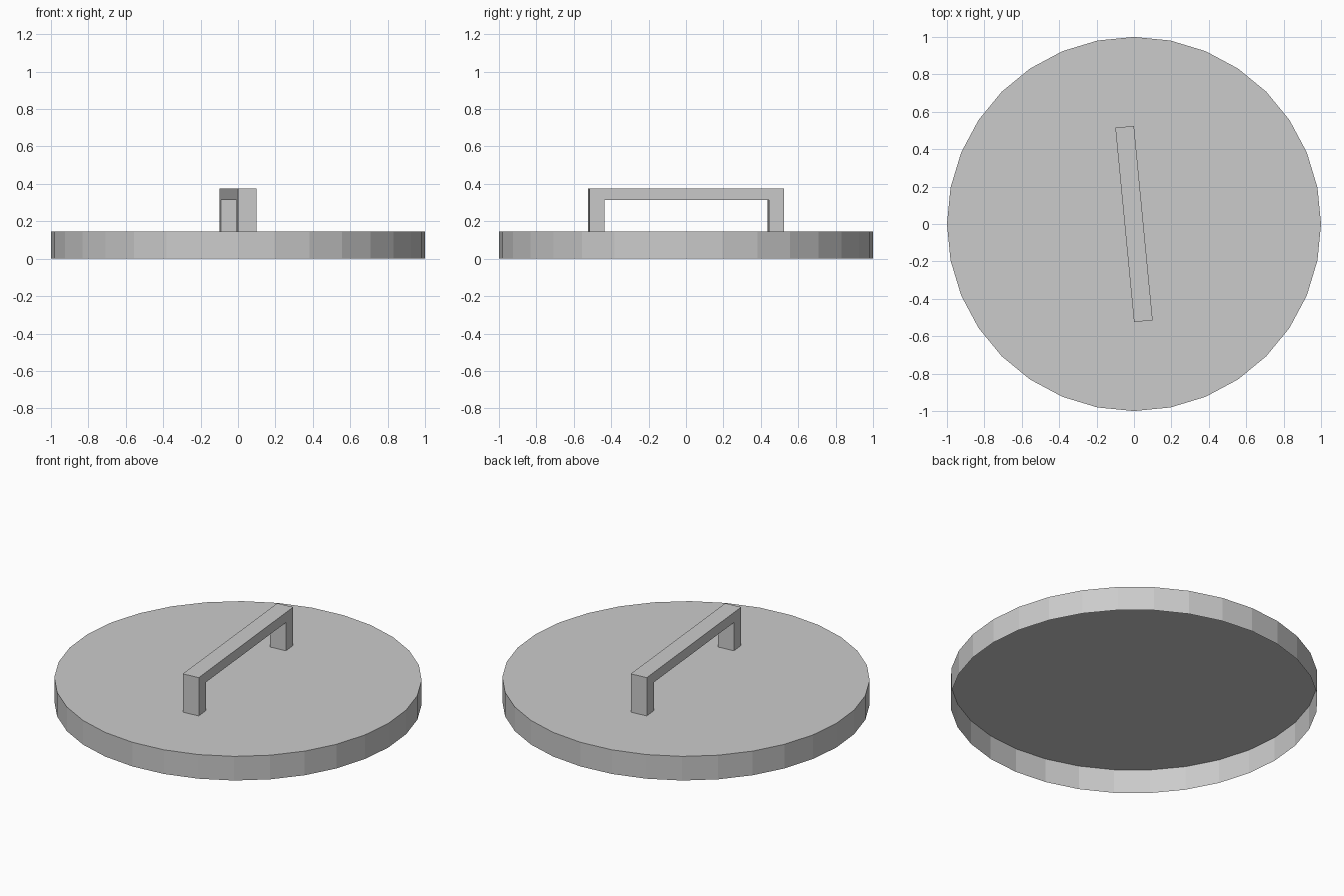
import bpy, bmesh, math
from mathutils import Matrix

if "Cube" in bpy.data.objects:
    bpy.data.objects.remove(bpy.data.objects["Cube"])

R, LID_H = 1.0, 0.145


def make_object(name, bm):
    mesh = bpy.data.meshes.new(name)
    bm.to_mesh(mesh)
    bm.free()
    obj = bpy.data.objects.new(name, mesh)
    bpy.context.collection.objects.link(obj)
    return obj


# Lid: 32-sided thin shell, closed on top and open underneath
bm = bmesh.new()
bmesh.ops.create_cone(bm, cap_ends=True, segments=32, radius1=R, radius2=R,
                      depth=LID_H, matrix=Matrix.Translation((0, 0, LID_H / 2)))
bottom = [f for f in bm.faces if f.normal.z < -0.9]
bmesh.ops.delete(bm, geom=bottom, context='FACES_ONLY')
make_object("lid", bm)

# Handle: U-shaped profile extruded across its width, slightly turned
half_len, half_width, leg = 0.522, 0.05, 0.08
top, under = 0.375, 0.315
inner = half_len - leg
profile = [(-half_len, LID_H), (-half_len, top), (half_len, top), (half_len, LID_H),
           (inner, LID_H), (inner, under), (-inner, under), (-inner, LID_H)]
bm = bmesh.new()
side = bm.faces.new([bm.verts.new((-half_width, y, z)) for y, z in profile])
ext = bmesh.ops.extrude_face_region(bm, geom=[side], use_keep_orig=True)
moved = [v for v in ext["geom"] if isinstance(v, bmesh.types.BMVert)]
bmesh.ops.translate(bm, verts=moved, vec=(2 * half_width, 0, 0))
bmesh.ops.recalc_face_normals(bm, faces=bm.faces[:])
bmesh.ops.rotate(bm, verts=bm.verts[:], cent=(0, 0, 0),
                 matrix=Matrix.Rotation(math.radians(5.5), 3, 'Z'))
make_object("handle", bm)
